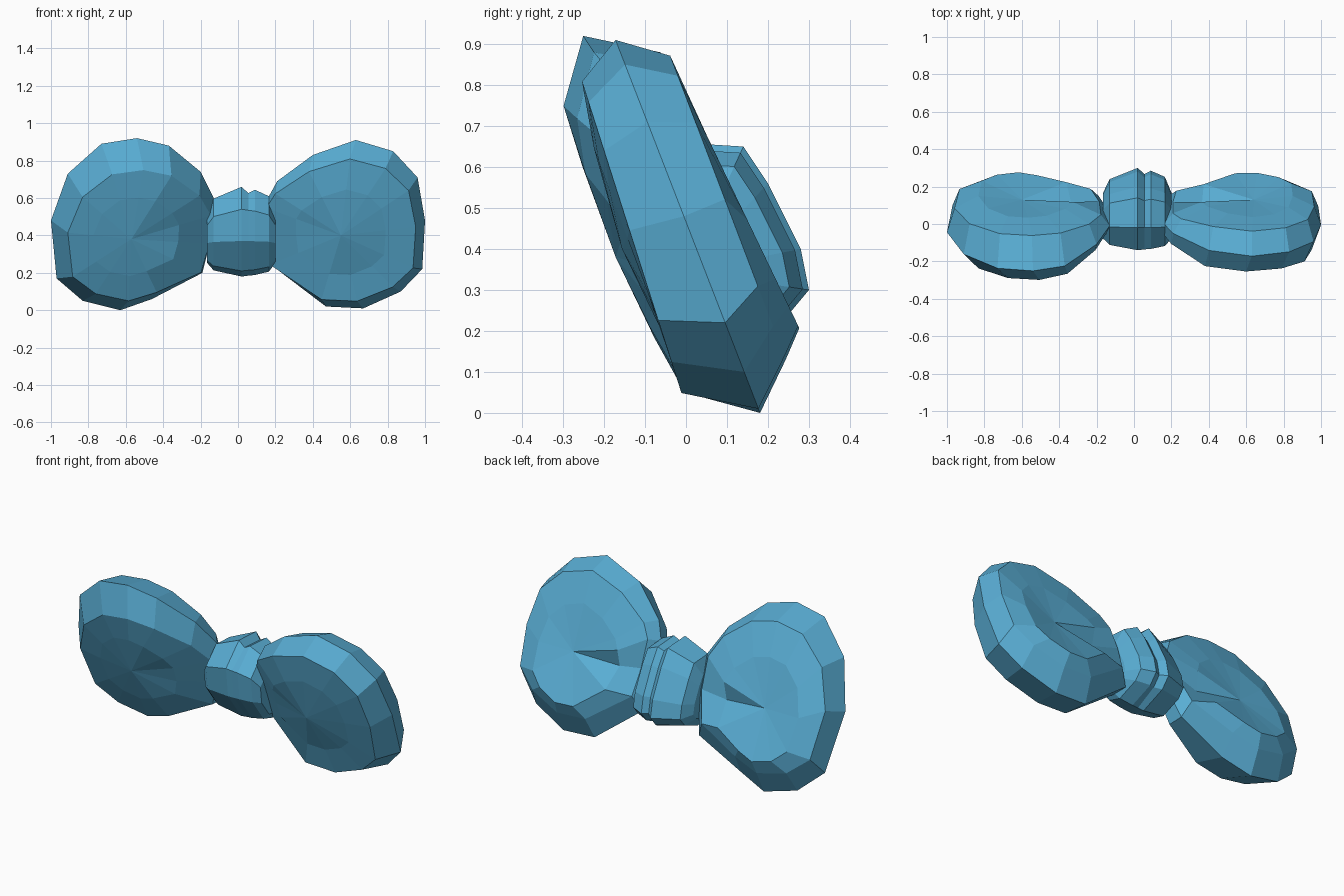
import bpy, bmesh

if "Cube" in bpy.data.objects:
    bpy.data.objects.remove(bpy.data.objects["Cube"])

blue = bpy.data.materials.new("sky_blue_cloth")
blue.use_nodes = True
colour = (0.10, 0.42, 0.66, 1)
blue.diffuse_color = colour
blue.node_tree.nodes["Principled BSDF"].inputs["Base Color"].default_value = colour


def loft(name, loops, start=None, end=None):
    """Skin closed loops; close each end with a fan to a point, or a flat cap."""
    bm = bmesh.new()
    rings = [[bm.verts.new(p) for p in loop] for loop in loops]
    n = len(rings[0])
    for a, b in zip(rings, rings[1:]):
        for i in range(n):
            j = (i + 1) % n
            bm.faces.new((a[i], a[j], b[j], b[i]))
    for ring, tip in ((rings[0], start), (rings[-1], end)):
        if tip is None:
            bm.faces.new(ring)
        else:
            t = bm.verts.new(tip)
            for i in range(n):
                bm.faces.new((ring[i], ring[(i + 1) % n], t))
    bmesh.ops.recalc_face_normals(bm, faces=bm.faces)
    mesh = bpy.data.meshes.new(name)
    bm.to_mesh(mesh)
    bm.free()
    mesh.materials.append(blue)
    obj = bpy.data.objects.new(name, mesh)
    bpy.context.collection.objects.link(obj)


def lean(x, w, z):
    """The bow leans forward at the top; w is depth behind the leaning plane."""
    return (x, w - 0.48 * (z - 0.46), z)


def pinch(x, w):
    """Gather the cloth to a thin neck next to the knot."""
    t = max(0.0, min(1.0, (abs(x) - 0.12) / 0.28)) ** 0.7
    neck = 0.08 + 0.4 * w
    return neck + (w - neck) * t


def lobe(name, rim, front_x, front_z, front_w, middle_w, back_w, front_tip, back_tip):
    """Each depth pair runs from the bottom of the lobe to its top."""
    cx, cz = back_tip[0], back_tip[2]
    fcx, fcz = front_tip[0], front_tip[2]
    puff, front, middle, back, pad = [], [], [], [], []

    def place(ring, x, z, depth, h):
        ring.append(lean(x, pinch(x, depth[0] + (depth[1] - depth[0]) * h), z))

    for i, (x, z) in enumerate(rim):
        h = z / 0.92
        fx = front_x[0] + front_x[1] * x
        fz = front_z[0] + front_z[1] * z
        place(front, fx, fz, front_w, h)
        place(puff, fcx + (fx - fcx) * 0.6, fcz + (fz - fcz) * 0.6,
              (front_tip[1], (front_tip[1] + front_w[1]) / 2), h)
        place(middle, x, z, middle_w, h)
        place(back, cx + (x - cx) * 0.9, 0.13 + 0.815 * z, back_w, h)
        # Padded back, with a pleat running out from the knot
        groove = i == len(rim) - 1
        pad.append(lean(cx + (x - cx) * 0.58, 0.085 if groove else 0.155,
                        cz + (z - cz) * 0.55))
    loft(name, [puff, front, middle, back, pad], lean(*front_tip), lean(*back_tip))


# Lobes: outlines run from the knot over the top and back underneath
left_rim = [(0.16, 0.60), (0.21, 0.69), (0.40, 0.83), (0.63, 0.91), (0.83, 0.85),
            (0.96, 0.71), (1.0, 0.48), (0.985, 0.22), (0.87, 0.10), (0.67, 0.01),
            (0.47, 0.02), (0.18, 0.24), (0.16, 0.42)]
right_rim = [(-0.13, 0.60), (-0.20, 0.74), (-0.37, 0.88), (-0.54, 0.92), (-0.73, 0.89),
             (-0.91, 0.73), (-1.0, 0.48), (-0.97, 0.17), (-0.83, 0.05), (-0.63, 0.0),
             (-0.46, 0.06), (-0.19, 0.20), (-0.14, 0.40)]
lobe("left_lobe", left_rim, (0.0, 0.95), (0.04, 0.845),
     (-0.21, -0.085), (-0.04, 0.045), (0.085, 0.16),
     (0.55, -0.185, 0.40), (0.64, 0.13, 0.46))
lobe("right_lobe", right_rim, (-0.03, 0.88), (0.05, 0.76),
     (-0.20, -0.16), (-0.04, -0.03), (0.085, 0.14),
     (-0.57, -0.21, 0.38), (-0.60, 0.13, 0.46))

# Knot: a band profile (depth, height) swept across, with a fold on one side
band = [(-0.02, 0.66), (-0.14, 0.54), (-0.12, 0.37), (0.0, 0.21), (0.10, 0.18),
        (0.25, 0.24), (0.30, 0.30), (0.28, 0.40), (0.20, 0.56), (0.14, 0.65)]
sections = [(-0.165, 0.56), (-0.13, 0.8), (0.02, 1.0), (0.055, 0.89),
            (0.09, 0.95), (0.165, 0.84), (0.2, 0.56)]
loops = []
for x, s in sections:
    loop = []
    for i, (y, z) in enumerate(band):
        k = 0.97 if s == 0.89 and i in (1, 2, 3, 4) else s
        loop.append((x, y * k, 0.345 + (z - 0.345) * k))
    loops.append(loop)
loft("knot", loops)
